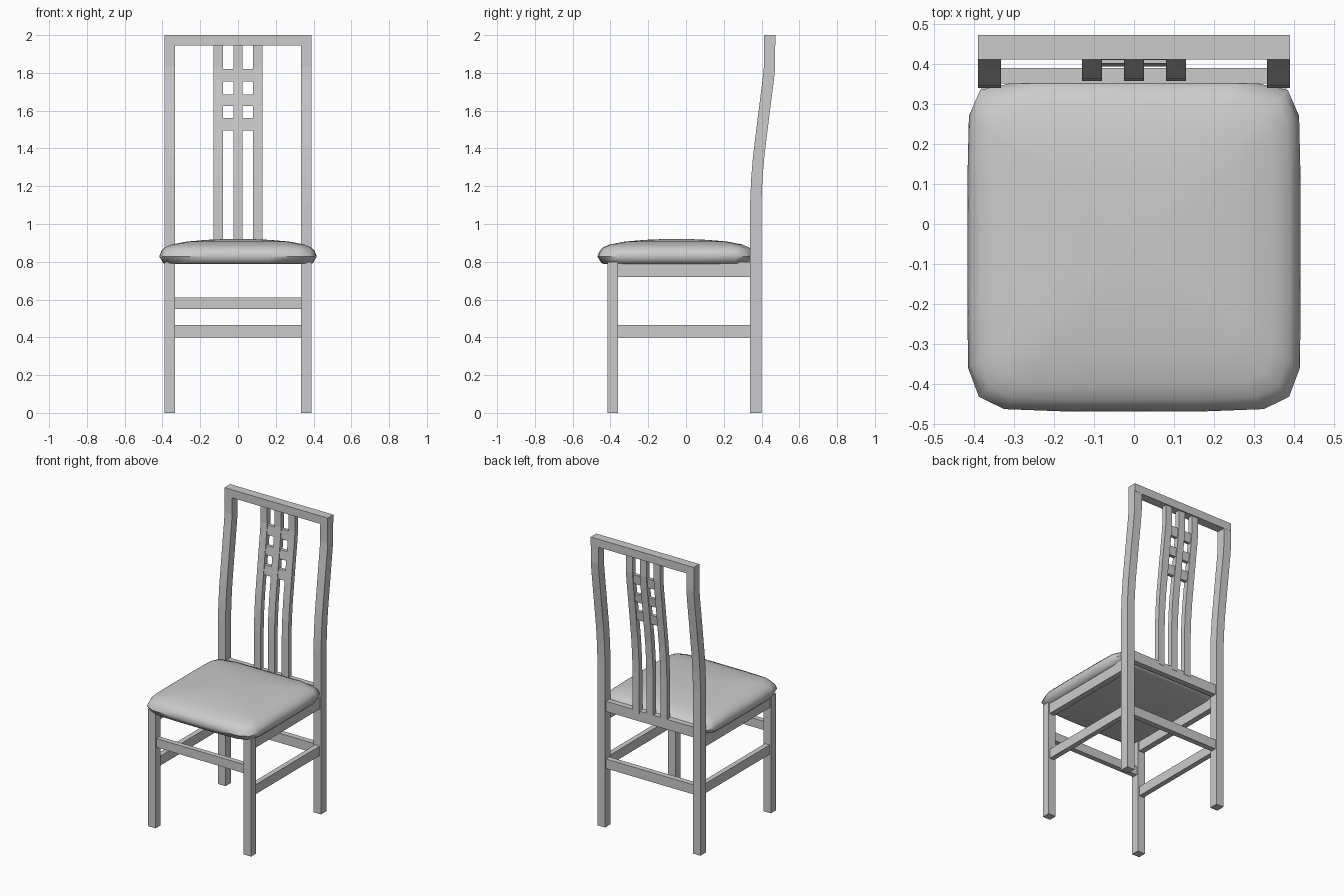
import bpy, bmesh

if "Cube" in bpy.data.objects:
    bpy.data.objects.remove(bpy.data.objects["Cube"])

# Side profile of the curved back: (z, y of the front edge)
CURVE = [(0, 0.34), (1.12, 0.34), (1.24, 0.345), (1.36, 0.355), (1.58, 0.382),
         (1.76, 0.405), (1.83, 0.412), (2.0, 0.412)]


def new_object(name, bm):
    bmesh.ops.recalc_face_normals(bm, faces=bm.faces)
    mesh = bpy.data.meshes.new(name)
    bm.to_mesh(mesh)
    bm.free()
    ob = bpy.data.objects.new(name, mesh)
    bpy.context.collection.objects.link(ob)
    return ob


def mirror(ob):
    ob.modifiers.new("mirror", 'MIRROR')
    return ob


def box(name, x0, x1, y0, y1, z0, z1):
    bm = bmesh.new()
    bmesh.ops.create_cube(bm, size=1)
    for v in bm.verts:
        v.co = ((x0 + x1) / 2 + v.co.x * (x1 - x0),
                (y0 + y1) / 2 + v.co.y * (y1 - y0),
                (z0 + z1) / 2 + v.co.z * (z1 - z0))
    return new_object(name, bm)


def curve_y(z):
    for (za, ya), (zb, yb) in zip(CURVE, CURVE[1:]):
        if z <= zb:
            return ya + (yb - ya) * (z - za) / (zb - za)


def curved_bar(name, x0, x1, z0, z1, d0, d1):
    """Bar following the back curve, between depths d0 and d1 behind its front edge."""
    zs = [z0] + [z for z, _ in CURVE if z0 < z < z1] + [z1]
    outline = [(curve_y(z) + d0, z) for z in zs] + [(curve_y(z) + d1, z) for z in reversed(zs)]
    bm = bmesh.new()
    face = bm.faces.new([bm.verts.new((x0, y, z)) for y, z in outline])
    ext = bmesh.ops.extrude_face_region(bm, geom=[face])["geom"]
    bmesh.ops.translate(bm, vec=(x1 - x0, 0, 0),
                        verts=[g for g in ext if isinstance(g, bmesh.types.BMVert)])
    return new_object(name, bm)


# Legs and back frame
mirror(curved_bar("back_leg", 0.333, 0.39, 0, 1.945, 0, 0.06))
mirror(box("front_leg", 0.333, 0.39, -0.415, -0.36, 0, 0.80))
box("top_rail", -0.39, 0.39, 0.412, 0.473, 1.945, 2.0)

# Seat rails and stretchers
mirror(box("side_seat_rail", 0.342, 0.382, -0.36, 0.34, 0.72, 0.80))
mirror(box("side_stretcher", 0.345, 0.38, -0.36, 0.34, 0.40, 0.465))
box("back_seat_rail", -0.333, 0.333, 0.352, 0.39, 0.79, 0.86)
box("back_stretcher", -0.333, 0.333, 0.352, 0.39, 0.40, 0.465)
box("front_stretcher", -0.333, 0.333, -0.405, -0.37, 0.55, 0.61)

# Back slats and the small cross bars of the lattice
curved_bar("centre_slat", -0.025, 0.025, 0.84, 1.95, 0.018, 0.052)
mirror(curved_bar("outer_slat", 0.08, 0.13, 0.84, 1.95, 0.018, 0.052))
for i, (z0, z1) in enumerate([(1.495, 1.56), (1.625, 1.685), (1.755, 1.82)]):
    mirror(curved_bar(f"lattice_bar_{i + 1}", 0.025, 0.08, z0, z1, 0.022, 0.045))

# Padded seat: a rounded outline lofted through scaled rings
HALF = [(0, -0.469), (0.17, -0.469), (0.325, -0.463), (0.388, -0.432), (0.415, -0.36),
        (0.417, -0.2), (0.417, 0.1), (0.413, 0.27), (0.385, 0.335), (0.26, 0.363), (0, 0.363)]
OUTLINE = HALF + [(-x, y) for x, y in HALF[-2:0:-1]]
RINGS = [(0.90, 0.787), (0.95, 0.793), (1.0, 0.828), (0.975, 0.856), (0.93, 0.876),
         (0.84, 0.892), (0.65, 0.907), (0.4, 0.916), (0.18, 0.92)]
CY = -0.05
bm = bmesh.new()
loops = [[bm.verts.new((x * s, CY + (y - CY) * s, z)) for x, y in OUTLINE] for s, z in RINGS]
n = len(OUTLINE)
for a, b in zip(loops, loops[1:]):
    for i in range(n):
        j = (i + 1) % n
        bm.faces.new((a[i], a[j], b[j], b[i]))
bm.faces.new(loops[0])
bm.faces.new(loops[-1])
seat = new_object("seat_cushion", bm)
bpy.context.view_layer.objects.active = seat
seat.select_set(True)
bpy.ops.object.shade_smooth_by_angle(angle=0.9)
